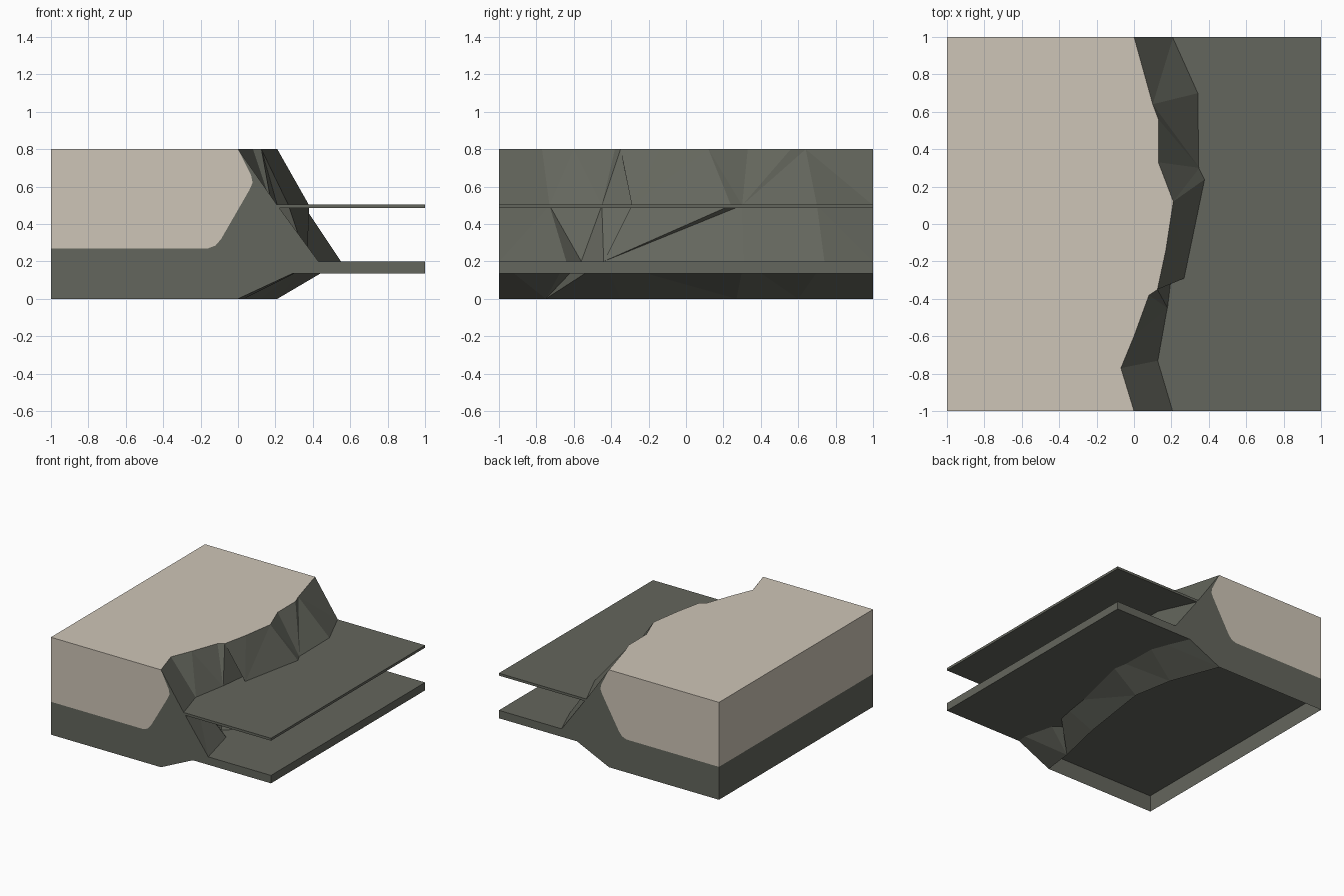
import bpy, bmesh
from mathutils import Vector

if "Cube" in bpy.data.objects:
    bpy.data.objects.remove(bpy.data.objects["Cube"], do_unlink=True)


def material(name, rgb):
    m = bpy.data.materials.new(name)
    m.use_nodes = True
    m.diffuse_color = (*rgb, 1)
    m.node_tree.nodes["Principled BSDF"].inputs["Base Color"].default_value = (*rgb, 1)
    return m


SAND = material("pale_sand", (0.617, 0.558, 0.474))
ROCK = material("dark_rock", (0.127, 0.133, 0.109))


def finish(bm, name, mats):
    mesh = bpy.data.meshes.new(name)
    bm.to_mesh(mesh)
    bm.free()
    for m in mats:
        mesh.materials.append(m)
    obj = bpy.data.objects.new(name, mesh)
    bpy.context.collection.objects.link(obj)
    return obj


def plate(name, x0, x1, z0, z1):
    bm = bmesh.new()
    bmesh.ops.create_cube(bm, size=1)
    for v in bm.verts:
        v.co = (x1 if v.co.x > 0 else x0, v.co.y * 2, z1 if v.co.z > 0 else z0)
    return finish(bm, name, [ROCK])


# Cliff contours: height, then (y, x) points from front to back
CONTOURS = [
    (0.0, [(-1, 0), (-.75, .03), (-.35, .12), (.27, .21), (.6, .15), (1, 0)]),
    (0.2, [(-1, .43), (-.64, .34), (-.56, .24), (-.44, .37), (.31, .55),
           (.74, .54), (1, .43)]),
    (0.5, [(-1, .21), (-.73, .13), (-.45, .18), (-.2, .21), (-.29, .27),
           (.24, .38), (.3, .35), (.7, .345), (1, .21)]),
    (0.8, [(-1, 0), (-.77, -.07), (-.6, 0), (-.38, .08), (-.35, .125),
           (-.14, .17), (.12, .21), (.33, .13), (.56, .13), (.64, .1), (1, 0)]),
]
# Boundary of the sand on both end walls, from the outer wall up to the rim
SEAM = [(-1, .27), (-.16, .27), (-.12, .285), (-.09, .32), (.06, .58), (.078, .62), (.07, .66)]

# Land block, open underneath
bm = bmesh.new()
rows = [[bm.verts.new((x, y, z)) for y, x in pts] for z, pts in CONTOURS]


def face(verts, mat):
    f = bm.faces.new(verts)
    f.material_index = mat


# Faceted cliff: zip each contour to the next with triangles
for low, high in zip(rows, rows[1:]):
    i = j = 0
    while i < len(low) - 1 or j < len(high) - 1:
        step_low = j == len(high) - 1 or (
            i < len(low) - 1 and low[i + 1].co.y <= high[j + 1].co.y)
        if step_low:
            face((low[i], low[i + 1], high[j]), 1)
            i += 1
        else:
            face((low[i], high[j + 1], high[j]), 1)
            j += 1

# End walls with the sand layer above the rock
ends = []
for end, y in ((0, -1), (-1, 1)):
    seam = [bm.verts.new((x, y, z)) for x, z in SEAM]
    bottom, top = bm.verts.new((-1, y, 0)), bm.verts.new((-1, y, .8))
    edge = [r[end] for r in rows]
    sand = [top] + seam + [edge[-1]]
    rock = [bottom] + edge + seam[::-1]
    if end == -1:
        sand.reverse()
        rock.reverse()
    face(sand, 0)
    face(rock, 1)
    ends.append((bottom, seam[0], top))

# Outer wall and top surface
(b0, s0, t0), (b1, s1, t1) = ends
face((b0, s0, s1, b1), 1)
face((s0, t0, t1, s1), 0)
face([t0] + rows[-1] + [t1], 0)
bmesh.ops.recalc_face_normals(bm, faces=bm.faces)
roof = max(bm.faces, key=lambda f: f.calc_center_median().z)
if roof.normal.dot(Vector((0, 0, 1))) < 0:
    bmesh.ops.reverse_faces(bm, faces=bm.faces)
finish(bm, "cliff_land", [SAND, ROCK])

# Water surface and the bed below it
plate("upper_sheet", .1, 1, .485, .505)
plate("lower_slab", -.998, 1, .135, .2)
